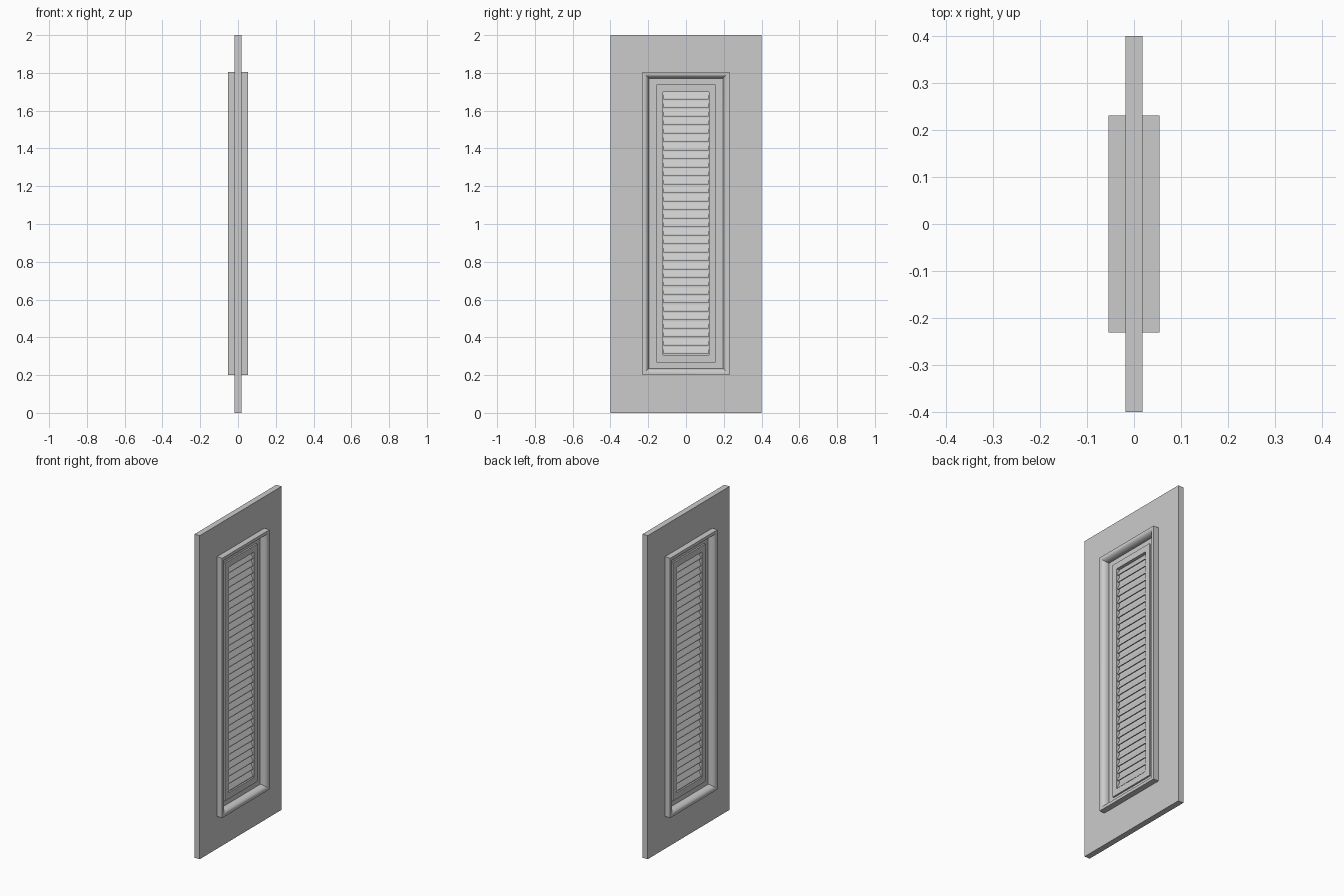
import bpy, bmesh, math

if "Cube" in bpy.data.objects:
    bpy.data.objects.remove(bpy.data.objects["Cube"])

ZC = 1.003  # centre height of the moulded panel


def build(name, verts, faces):
    me = bpy.data.meshes.new(name)
    me.from_pydata(verts, [], faces)
    bm = bmesh.new()
    bm.from_mesh(me)
    bmesh.ops.recalc_face_normals(bm, faces=bm.faces)
    bm.to_mesh(me)
    bm.free()
    ob = bpy.data.objects.new(name, me)
    bpy.context.collection.objects.link(ob)
    return ob


def ring(name, profile):
    """Sweep a closed (half width, half height, x) profile round a rectangle."""
    n = len(profile)
    verts = [(x, sy * w, ZC + sz * h) for sy, sz in ((-1, -1), (1, -1), (1, 1), (-1, 1))
             for w, h, x in profile]
    faces = [(c * n + i, c * n + (i + 1) % n, (c + 1) % 4 * n + (i + 1) % n, (c + 1) % 4 * n + i)
             for c in range(4) for i in range(n)]
    return build(name, verts, faces)


def slat(name, s, z):
    """Slanted louvre blade on side s."""
    sec = [(0.002, 0.021), (0.018, -0.010), (0.018, -0.018), (0.013, -0.018), (0.0, 0.008)]
    verts = [(s * x, y, z + dz) for y in (-0.12, 0.12) for x, dz in sec]
    n = len(sec)
    faces = [tuple(range(n)), tuple(range(n, 2 * n))]
    faces += [(i, (i + 1) % n, n + (i + 1) % n, n + i) for i in range(n)]
    return build(name, verts, faces)


# Door slab with rectangular opening
slab = [(0.4, None, 0.018), (0.2, None, 0.018), (0.2, None, -0.018), (0.4, None, -0.018)]
door = ring("door_slab", [(w, (1.0 if w > 0.3 else 0.77), x) for w, _, x in slab])
for v in door.data.vertices:
    if abs(v.co.y) > 0.3:
        v.co.z = 0.0 if v.co.z < 1 else 2.0

# Quarter-round mouldings on both sides
for side, s in (("right", 1), ("left", -1)):
    prof = [(0.231, 0.803, s * 0.017), (0.231, 0.803, s * 0.054)]
    for i in range(9):
        a = math.pi / 2 * i / 8
        d = 0.010 + 0.025 * math.sin(a)
        prof.append((0.231 - d, 0.803 - d, s * (0.018 + 0.036 * math.cos(a))))
    prof.append((0.196, 0.768, s * 0.017))
    m = ring("moulding_" + side, prof)
    bpy.context.view_layer.objects.active = m
    m.select_set(True)
    bpy.ops.object.shade_smooth_by_angle(angle=math.radians(30))
    m.select_set(False)

# Stepped louvre frame
ring("louvre_frame", [(0.205, 0.777, 0.012), (0.157, 0.735, 0.012), (0.157, 0.735, 0.022),
                      (0.123, 0.697, 0.022), (0.123, 0.697, -0.022), (0.157, 0.735, -0.022),
                      (0.157, 0.735, -0.012), (0.205, 0.777, -0.012)])

# Louvre blades
N = 31
for i in range(N):
    z = 0.329 + i * (1.677 - 0.329) / (N - 1)
    slat("slat_right_%02d" % i, 1, z)
    slat("slat_left_%02d" % i, -1, z)

# Thin core behind the blades
bpy.ops.mesh.primitive_cube_add(size=1, location=(0, 0, ZC))
core = bpy.context.object
core.name = "core_panel"
core.scale = (0.004, 0.25, 1.4)
